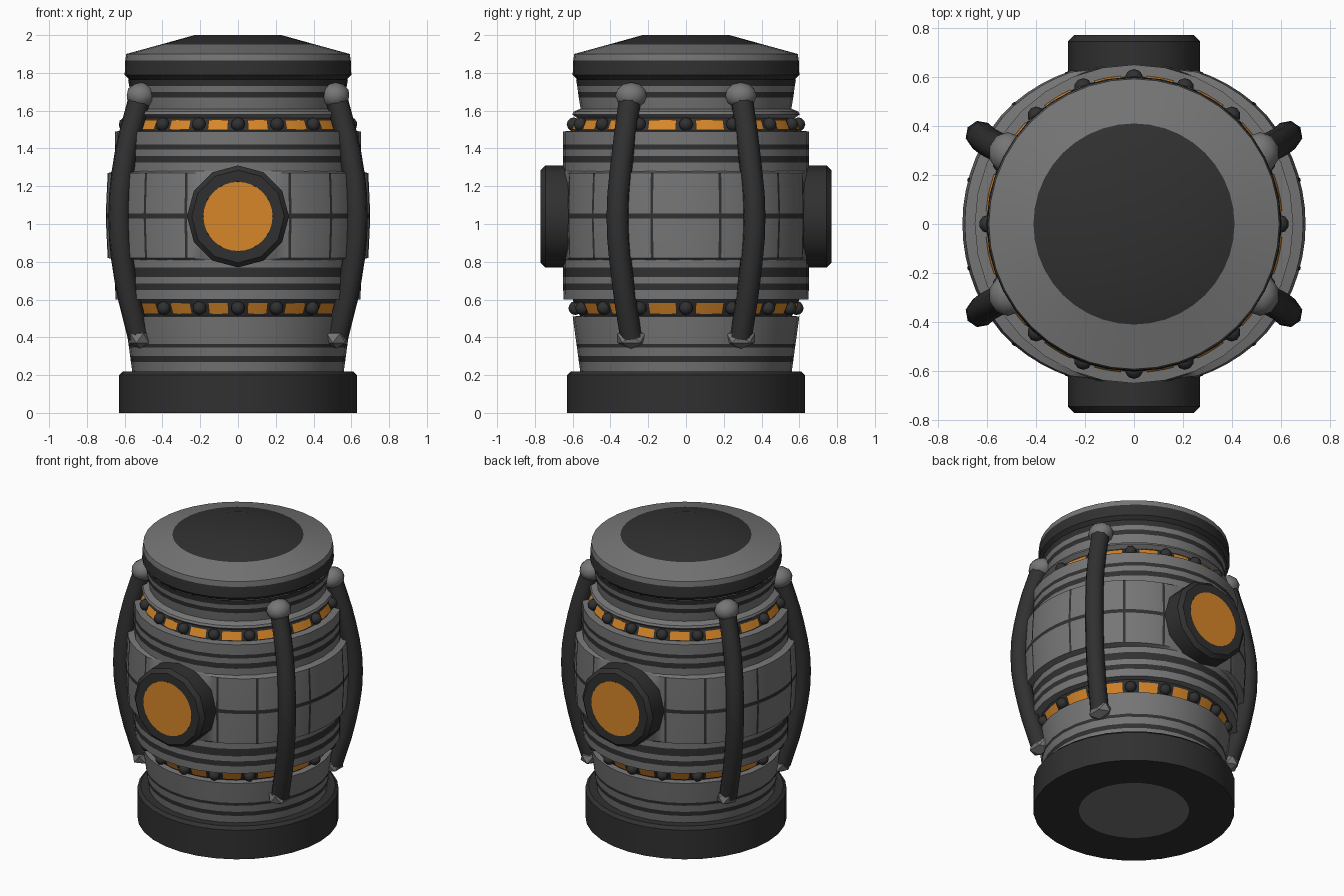
import bpy, bmesh
from math import sin, cos, radians, pi
from mathutils import Matrix, Vector

cube = bpy.data.objects.get("Cube")
if cube:
    bpy.data.objects.remove(cube, do_unlink=True)


def material(name, rgb):
    m = bpy.data.materials.new(name)
    m.use_nodes = True
    colour = (*rgb, 1)
    m.diffuse_color = colour
    bsdf = next(n for n in m.node_tree.nodes if n.type == 'BSDF_PRINCIPLED')
    bsdf.inputs["Base Color"].default_value = colour
    bsdf.inputs["Roughness"].default_value = 0.7
    return m


MATS = [material("steel grey", (0.18, 0.18, 0.18)),
        material("dark rubber", (0.03, 0.03, 0.03)),
        material("amber glow", (0.68, 0.24, 0.022))]
GREY, DARK, AMBER = range(len(MATS))


def smooth(ob, angle=32):
    bpy.ops.object.select_all(action='DESELECT')
    ob.select_set(True)
    bpy.context.view_layer.objects.active = ob
    bpy.ops.object.shade_smooth_by_angle(angle=radians(angle))


def finish(bm, name, angle=32):
    me = bpy.data.meshes.new(name)
    bm.to_mesh(me)
    bm.free()
    for m in MATS:
        me.materials.append(m)
    ob = bpy.data.objects.new(name, me)
    bpy.context.collection.objects.link(ob)
    smooth(ob, angle)
    return ob


def around(r, a, z):
    """Point at angle a (degrees) from the front, toward the left."""
    return Vector((r * sin(radians(a)), -r * cos(radians(a)), z))


def revolve(name, profile, colours, arcs=((0, 360),), segs=32, radius=None):
    """Sweep (r, z) points, bottom to top, over each arc; one colour per band."""
    bm = bmesh.new()
    for a0, a1 in arcs:
        rows = []
        for i in range(segs + 1):
            a = a0 + (a1 - a0) * i / segs
            rows.append([bm.verts.new(around(radius(a, r) if radius else r, a, z))
                         for r, z in profile])
        for p, q in zip(rows, rows[1:]):
            for j, c in enumerate(colours):
                f = bm.faces.new((p[j], q[j], q[j + 1], p[j + 1]))
                f.material_index = c
    bmesh.ops.remove_doubles(bm, verts=bm.verts, dist=1e-5)
    return finish(bm, name)


# Foot
revolve("base", [(0, 0), (.345, 0), (.63, 0), (.63, .2), (.61, .22), (.55, .22)],
        [GREY, DARK, DARK, DARK, DARK])

# Lower body with two dark hoops
revolve("lower_body",
        [(.56, .22), (.567, .27), (.571, .3), (.577, .345), (.58, .365), (.6, .51), (.555, .515)],
        [GREY, DARK, GREY, DARK, GREY, GREY])

# Barrel with two dark hoops above and below the belt
revolve("barrel",
        [(.59, .6), (.648, .6), (.65, .65), (.65, .685), (.65, .72), (.65, .77), (.65, 1.325),
         (.65, 1.36), (.65, 1.395), (.65, 1.42), (.65, 1.49), (.595, 1.495)],
        [GREY, GREY, DARK, GREY, DARK, GREY, DARK, GREY, DARK, GREY, GREY])


# Raised belt that sinks to the barrel behind each porthole
def belt_radius(a, r):
    off = min(a % 180, 180 - a % 180)
    t = min(max((off - 20) / 30, 0), 1)
    return .652 + (r - .652) * (.45 + .55 * t if off > 20 else .1)


BELT = [(.69, .82), (.7, 1.03), (.7, 1.055), (.69, 1.27)]
revolve("belt", [(.645, .81)] + BELT + [(.645, 1.28)],
        [GREY, GREY, DARK, GREY, GREY], segs=64, radius=belt_radius)

# Upright seams in the belt
seam_angles = [s * a + turn for turn in (0, 180) for a in (24, 45, 75) for s in (1, -1)]
revolve("belt_seams", [(r + .003, z) for r, z in BELT], [DARK] * 3,
        arcs=[(a - .6, a + .6) for a in seam_angles], segs=1, radius=belt_radius)

# Neck with hoops and a flared collar
revolve("neck",
        [(.575, 1.56), (.602, 1.58), (.595, 1.595), (.558, 1.61), (.568, 1.67), (.572, 1.7),
         (.576, 1.73), (.582, 1.765)],
        [GREY, GREY, GREY, GREY, DARK, GREY, DARK])

# Lid
revolve("lid",
        [(.55, 1.76), (.575, 1.765), (.6, 1.79), (.597, 1.865), (.592, 1.9), (.41, 1.95),
         (.23, 2), (0, 2)],
        [DARK, DARK, DARK, GREY, GREY, DARK, DARK], segs=40)

# Glowing grooves: dark channel, amber strips and round studs
stud_angles = [22.5 * i - 3 * sin(radians(45 * i)) for i in range(16)]
strips = [(a + 5, b - 5) for a, b in zip(stud_angles, stud_angles[1:] + [360])]
for name, r0, z0, r1, z1 in (("lower", .56, .51, .6, .6), ("upper", .605, 1.49, .573, 1.565)):
    revolve(name + "_groove", [(r0, z0), (r1, z1)], [DARK])

    def point(t):
        return r0 + (r1 - r0) * t + .006, z0 + (z1 - z0) * t

    revolve(name + "_light_strips", [point(.15), point(.8)], [AMBER], arcs=strips, segs=3)
    bm = bmesh.new()
    r, z = point(.5)
    for a in stud_angles:
        spot = Matrix.Translation(around(r, a, z))
        bmesh.ops.create_icosphere(bm, subdivisions=2, radius=.037, matrix=spot)
    for f in bm.faces:
        f.material_index = DARK
    finish(bm, name + "_studs")


# Portholes, front and back
def porthole(name, turn):
    bm = bmesh.new()
    sides = 12
    profile = [(.27, .6), (.27, .745), (.245, .77), (.185, .77), (.18, .764)]
    rings = [[bm.verts.new((r * cos(2 * pi * i / sides), -y, 1.04 + r * sin(2 * pi * i / sides)))
              for i in range(sides)] for r, y in profile]
    for p, q in zip(rings, rings[1:]):
        for i in range(sides):
            k = (i + 1) % sides
            bm.faces.new((p[i], p[k], q[k], q[i])).material_index = DARK
    bm.faces.new(rings[-1]).material_index = DARK
    bmesh.ops.recalc_face_normals(bm, faces=bm.faces)
    # Round glowing lens
    lens = bmesh.ops.create_circle(
        bm, cap_ends=True, segments=32, radius=.183,
        matrix=Matrix.Translation((0, -.771, 1.04)) @ Matrix.Rotation(pi / 2, 4, 'X'))
    for f in {f for v in lens["verts"] for f in v.link_faces}:
        f.material_index = AMBER
    bmesh.ops.rotate(bm, verts=bm.verts, cent=(0, 0, 0), matrix=Matrix.Rotation(turn, 3, 'Z'))
    finish(bm, name)


porthole("front_porthole", 0)
porthole("back_porthole", pi)


# Four bowed pipes with faceted end fittings
def pipe(name, sx, sy):
    path = [(.525, .29, .4), (.595, .335, .7), (.628, .362, 1.04), (.595, .335, 1.37),
            (.52, .295, 1.67)]
    cu = bpy.data.curves.new(name, 'CURVE')
    cu.dimensions = '3D'
    cu.bevel_depth = .06
    cu.bevel_resolution = 2
    cu.resolution_u = 3
    sp = cu.splines.new('BEZIER')
    sp.bezier_points.add(len(path) - 1)
    for bp, (x, y, z) in zip(sp.bezier_points, path):
        bp.co = (sx * x, sy * y, z)
        bp.handle_left_type = bp.handle_right_type = 'AUTO'
    cu.materials.append(MATS[DARK])
    ob = bpy.data.objects.new(name, cu)
    bpy.context.collection.objects.link(ob)
    bpy.ops.object.select_all(action='DESELECT')
    ob.select_set(True)
    bpy.context.view_layer.objects.active = ob
    bpy.ops.object.convert(target='MESH')
    smooth(bpy.context.object, 50)

    bm = bmesh.new()
    for (x, y, z), size in (((.515, .29, 1.68), (.078, .085, .07)),
                            ((.52, .29, .395), (.068, .088, .055))):
        place = Matrix.Translation((sx * x, sy * y, z)) @ Matrix.Diagonal((*size, 1))
        bmesh.ops.create_icosphere(bm, subdivisions=1 if z < 1 else 2, radius=1, matrix=place)
    finish(bm, name + "_fittings", 25)


for sx, side in ((1, "left"), (-1, "right")):
    for sy, end in ((-1, "front"), (1, "back")):
        pipe(f"{end}_{side}_pipe", sx, sy)
